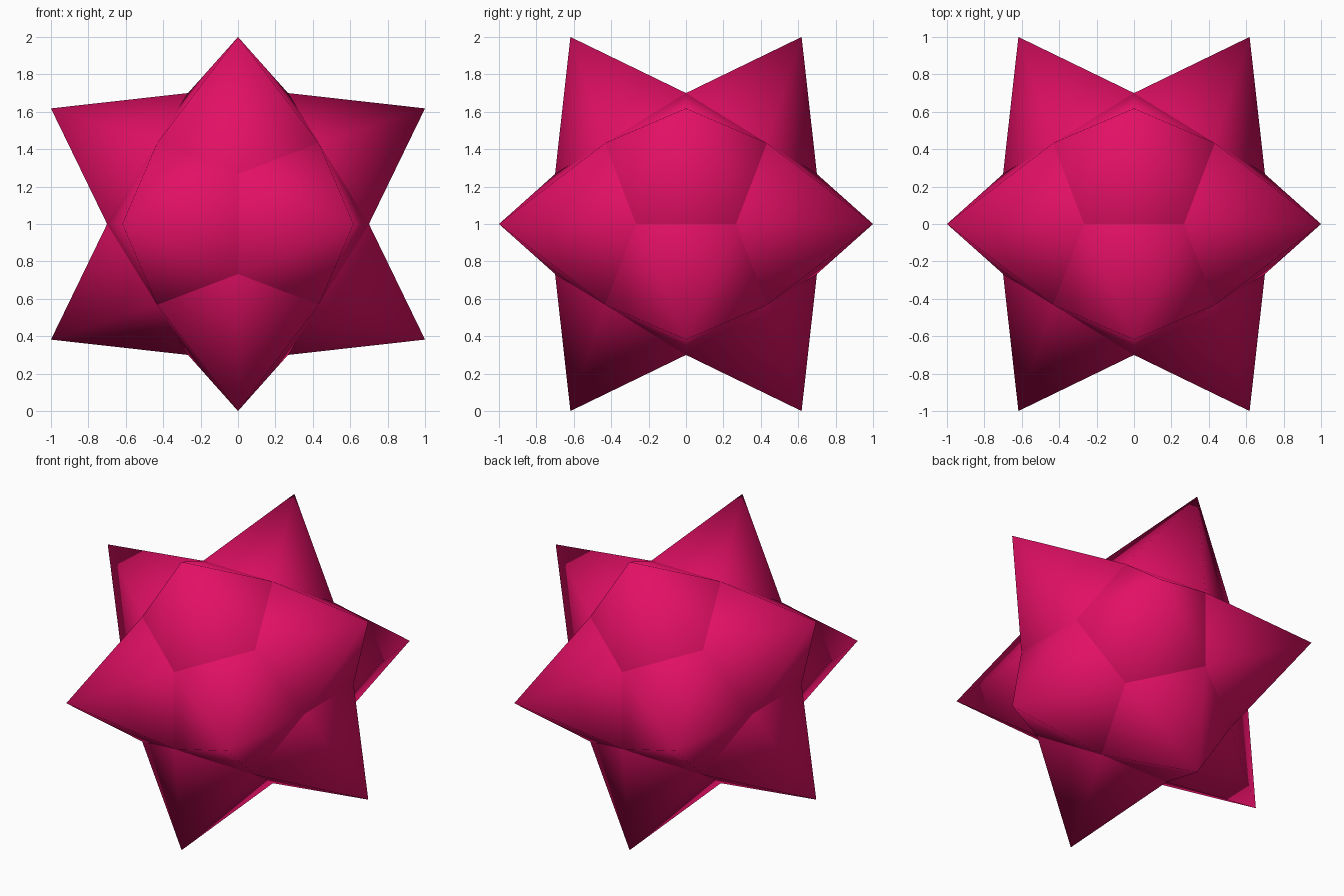
import bpy
import bmesh
from itertools import product
from mathutils import Vector

cube = bpy.data.objects.get("Cube")
if cube:
    bpy.data.objects.remove(cube, do_unlink=True)

PHI = (1 + 5 ** 0.5) / 2
CORE = 0.7 / PHI                            # half side of the core's inner cube
TIP_RADIUS = (1 + 1 / PHI ** 2) ** 0.5      # spike tips reach 1 along each axis

# One colour
pink = bpy.data.materials.new("deep pink")
pink.use_nodes = True
colour = (0.76, 0.005, 0.13, 1)
pink.diffuse_color = colour
pink.node_tree.nodes["Principled BSDF"].inputs["Base Color"].default_value = colour

# Twelve-sided core: cube corners plus three golden rectangles
signs = (-1, 1)
corners = [Vector(p) for p in product(signs, repeat=3)]
for a, b in product(signs, repeat=2):
    long, short = a * PHI, b / PHI
    corners += [Vector(p) for p in ((0, long, short), (short, 0, long), (long, short, 0))]

bm = bmesh.new()
for c in corners:
    bm.verts.new(c * CORE)
bmesh.ops.convex_hull(bm, input=bm.verts[:])
bmesh.ops.dissolve_limit(bm, angle_limit=0.05, verts=bm.verts[:], edges=bm.edges[:])
bmesh.ops.recalc_face_normals(bm, faces=bm.faces[:])

# Creases between the spikes stay sharp
for edge in bm.edges:
    edge.smooth = False

# Raise every pentagon into a smooth-shaded spike
tips = bmesh.ops.poke(bm, faces=bm.faces[:])["verts"]
for tip in tips:
    tip.co = tip.co.normalized() * TIP_RADIUS
    for edge in tip.link_edges:
        edge.smooth = True
for face in bm.faces:
    face.smooth = True
bmesh.ops.recalc_face_normals(bm, faces=bm.faces[:])
bmesh.ops.translate(bm, verts=bm.verts[:], vec=(0, 0, 1))

mesh = bpy.data.meshes.new("spiked_star")
bm.to_mesh(mesh)
bm.free()
mesh.materials.append(pink)
star = bpy.data.objects.new("spiked_star", mesh)
bpy.context.collection.objects.link(star)
